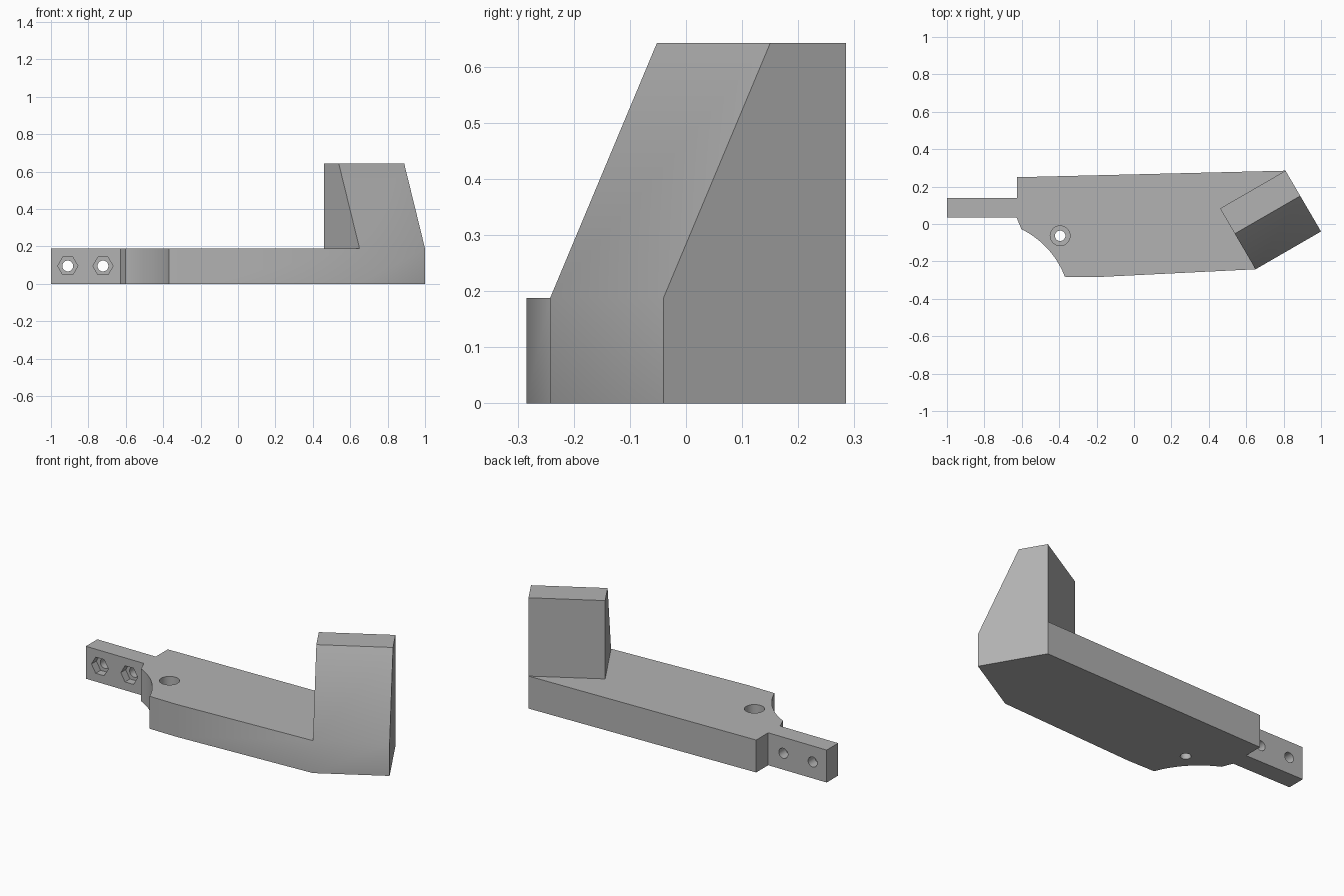
import bpy, bmesh, math
from mathutils import Vector, Matrix

cube = bpy.data.objects.get("Cube")
if cube:
    bpy.data.objects.remove(cube, do_unlink=True)

grey = bpy.data.materials.new("plain grey")
grey.use_nodes = True
colour = (0.45, 0.45, 0.45, 1)
grey.diffuse_color = colour
grey.node_tree.nodes["Principled BSDF"].inputs["Base Color"].default_value = colour

BASE, TOP = 0.188, 0.642


def arc(a, b, sagitta, steps):
    """Points on the circular arc from a to b, bulging left of the chord."""
    a, b = Vector(a), Vector(b)
    half = (b - a).length / 2
    along = (b - a).normalized()
    side = Vector((-along.y, along.x))
    radius = (half * half + sagitta * sagitta) / (2 * sagitta)
    centre = (a + b) / 2 + side * (sagitta - radius)
    limit = math.asin(half / radius)
    angles = [limit * (2 * i / steps - 1) for i in range(steps + 1)]
    return [centre + radius * (along * math.sin(t) + side * math.cos(t)) for t in angles]


# Plan of the plate, counter-clockwise, with the scallop on its front corner
front, right, back = Vector((0.65, -0.242)), Vector((1.0, -0.04)), Vector((0.81, 0.285))
inner = front + back - right
outline = [Vector(p) for p in ((-0.625, 0.25), (-0.625, 0.14), (-1, 0.14), (-1, 0.035), (-0.628, 0.035))]
outline += arc((-0.602, -0.028), (-0.37, -0.282), 0.033, 24)
outline += [Vector((-0.2, -0.284)), front, right, back]

# Plate and raised wedge as one continuous shell
bm = bmesh.new()
low = [bm.verts.new((p.x, p.y, 0)) for p in outline]
high = [bm.verts.new((p.x, p.y, BASE)) for p in outline]
n = len(outline)
for i in range(n):
    j = (i + 1) % n
    bm.faces.new((low[i], low[j], high[j], high[i]))
bm.faces.new(low[::-1])
f, r, b = high[-3:]
c = bm.verts.new((inner.x, inner.y, BASE))
bm.faces.new(high[:-2] + [c, b])
lean = (back - right) * 0.585
tf, tr, tb, tc = [bm.verts.new((p.x, p.y, TOP)) for p in (front + lean, right + lean, back, inner)]
for loop in ((f, r, tr, tf), (r, b, tb, tr), (b, c, tc, tb), (c, f, tf, tc), (tf, tr, tb, tc)):
    bm.faces.new(loop)
bmesh.ops.recalc_face_normals(bm, faces=bm.faces)
mesh = bpy.data.meshes.new("bracket_body")
bm.to_mesh(mesh)
bm.free()
body = bpy.data.objects.new("bracket_body", mesh)
bpy.context.collection.objects.link(body)
mesh.materials.append(grey)


def cut(name, sides, radius, depth, centre, turn):
    """Cut a prism-shaped hole through the body."""
    cutter_mesh = bpy.data.meshes.new(name)
    bm = bmesh.new()
    place = Matrix.Translation(centre) @ turn
    bmesh.ops.create_cone(bm, cap_ends=True, segments=sides, radius1=radius,
                          radius2=radius, depth=depth, matrix=place)
    bm.to_mesh(cutter_mesh)
    bm.free()
    cutter_mesh.materials.append(grey)
    cutter = bpy.data.objects.new(name, cutter_mesh)
    bpy.context.collection.objects.link(cutter)
    cutter.hide_render = True
    mod = body.modifiers.new(name, "BOOLEAN")
    mod.operation, mod.solver, mod.object = "DIFFERENCE", "EXACT", cutter
    bpy.context.view_layer.objects.active = body
    bpy.ops.object.modifier_apply(modifier=name)
    bpy.data.objects.remove(cutter, do_unlink=True)


# Counterbored vertical hole
upright = Matrix.Identity(4)
cut("screw_hole", 32, 0.028, 1, (-0.395, -0.063, 0), upright)
cut("counterbore", 32, 0.053, 0.2, (-0.395, -0.063, BASE), upright)

# Bolt holes with hexagonal nut pockets in the tab
across = Matrix.Rotation(math.pi / 2, 4, "X") @ Matrix.Rotation(math.pi / 2, 4, "Z")
for x in (-0.91, -0.722):
    cut("bolt_hole", 32, 0.029, 0.4, (x, 0.09, 0.095), across)
    cut("nut_pocket", 6, 0.054, 0.09, (x, 0.035, 0.095), across)

# Smooth shading with sharp edges
bpy.ops.object.select_all(action="DESELECT")
body.select_set(True)
bpy.context.view_layer.objects.active = body
bpy.ops.object.shade_smooth_by_angle(angle=math.radians(30))
